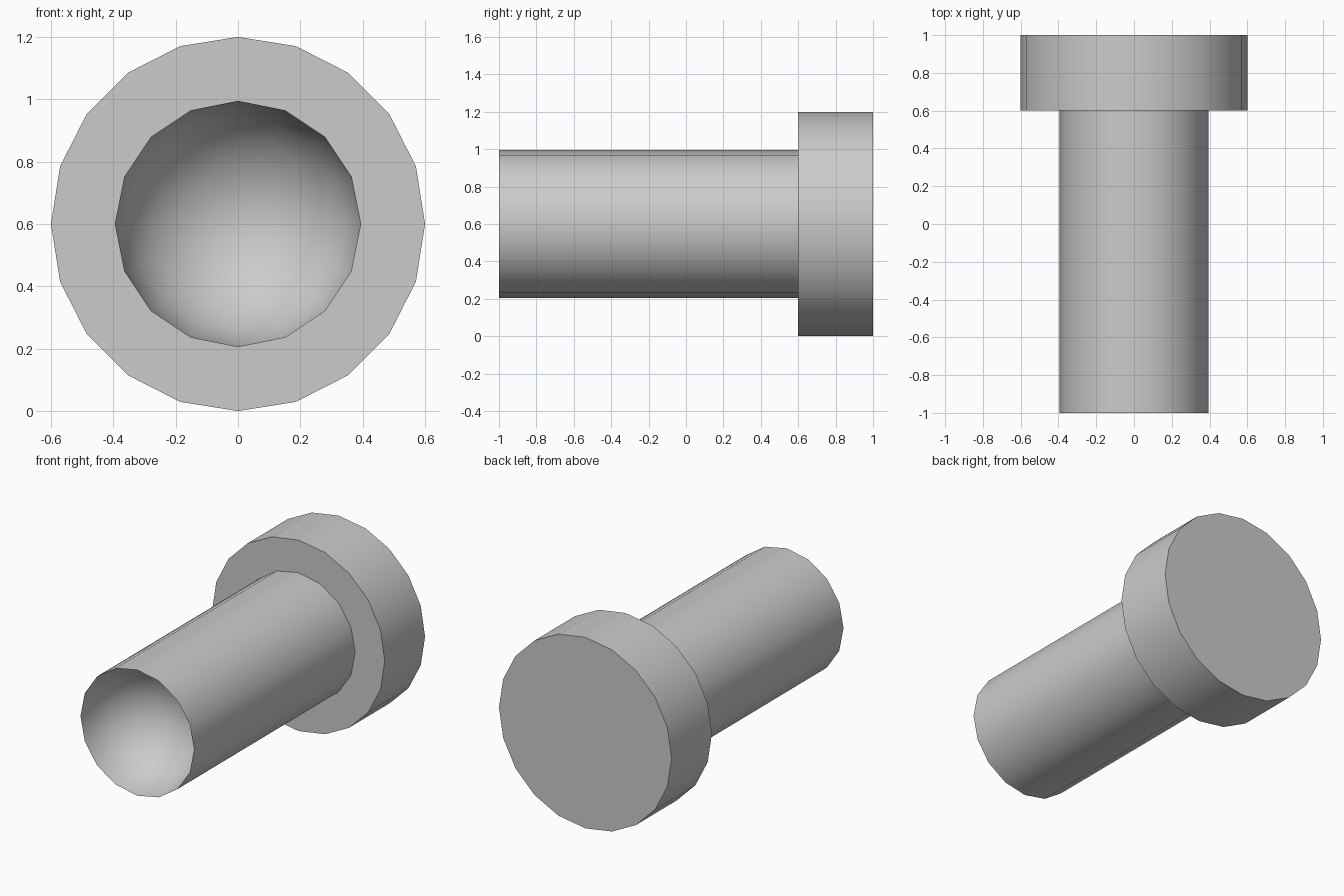
import bpy, bmesh, math

old = bpy.data.objects.get("Cube")
if old:
    bpy.data.objects.remove(old, do_unlink=True)

AXIS_Z = 0.6
FLANGE_R, SHAFT_R = 0.6, 0.395
FRONT, FLANGE_FRONT, BACK = -1.0, 0.6, 1.0

grey = bpy.data.materials.new("plain grey")
grey.use_nodes = True
colour = (0.6, 0.6, 0.6, 1)
grey.diffuse_color = colour
grey.node_tree.nodes["Principled BSDF"].inputs["Base Color"].default_value = colour


def lathe(name, profile, sides):
    """Turn a (radius, y) profile around the y axis; radius 0 ends make caps."""
    bm = bmesh.new()
    verts = [bm.verts.new((r, y, 0)) for r, y in profile]
    edges = [bm.edges.new(pair) for pair in zip(verts, verts[1:])]
    bmesh.ops.spin(bm, geom=verts + edges, cent=(0, 0, 0), axis=(0, 1, 0),
                   angle=math.tau, steps=sides, use_merge=True)
    bmesh.ops.remove_doubles(bm, verts=bm.verts, dist=0.0001)
    bmesh.ops.recalc_face_normals(bm, faces=bm.faces)
    mesh = bpy.data.meshes.new(name)
    bm.to_mesh(mesh)
    bm.free()
    mesh.materials.append(grey)
    obj = bpy.data.objects.new(name, mesh)
    obj.location.z = AXIS_Z
    bpy.context.collection.objects.link(obj)
    bpy.ops.object.select_all(action='DESELECT')
    obj.select_set(True)
    bpy.context.view_layer.objects.active = obj
    bpy.ops.object.shade_smooth_by_angle(angle=math.radians(40))
    return obj


# Wide disc at the back
lathe("flange", [(0, FLANGE_FRONT), (FLANGE_R, FLANGE_FRONT),
                 (FLANGE_R, BACK), (0, BACK)], 20)

# Shaft whose front end is hollowed into a round cup
RINGS = 6
cup = []
for i in range(RINGS + 1):
    a = math.pi / 2 * i / RINGS
    cup.append((SHAFT_R * math.sin(a), FRONT + SHAFT_R * math.cos(a)))
cup[0] = (0, cup[0][1])
lathe("shaft", cup + [(SHAFT_R, FLANGE_FRONT + 0.05), (0, FLANGE_FRONT + 0.05)], 16)
